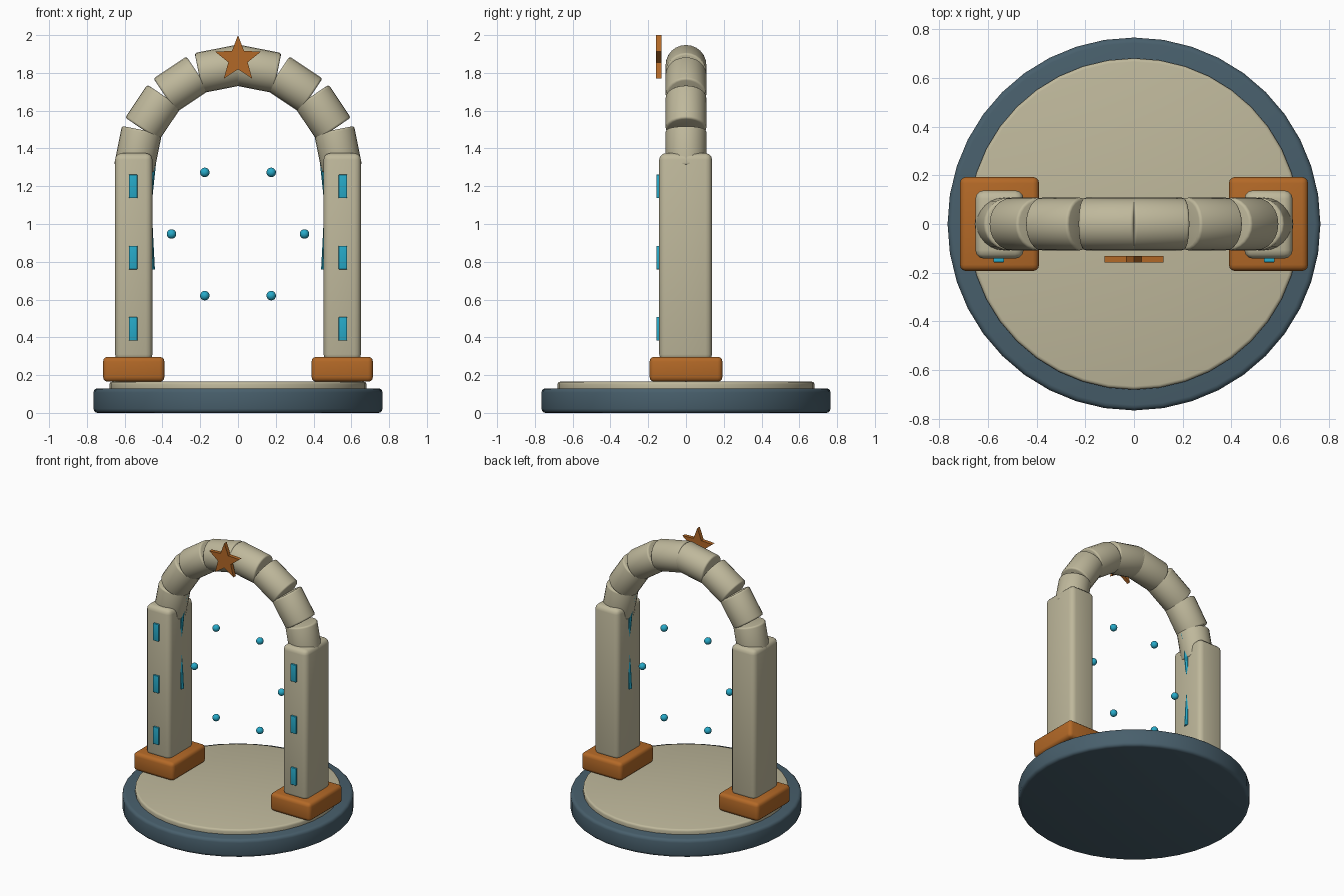
import bpy, bmesh, math
from mathutils import Vector, Matrix

if "Cube" in bpy.data.objects:
    bpy.data.objects.remove(bpy.data.objects["Cube"])


def material(name, rgb):
    m = bpy.data.materials.new(name)
    m.diffuse_color = (*rgb, 1)
    m.use_nodes = True
    m.node_tree.nodes["Principled BSDF"].inputs["Base Color"].default_value = m.diffuse_color
    return m


STONE = material("pale stone", (0.52, 0.48, 0.33))
SLATE = material("slate blue", (0.065, 0.115, 0.15))
COPPER = material("copper orange", (0.45, 0.14, 0.02))
GLOW = material("cyan glow", (0.02, 0.40, 0.58))


def finish(name, bm, mat, bevel=0.0, matrix=Matrix(), segments=3, angle=40):
    """Turn a bmesh into a bevelled, smooth-by-angle object."""
    bmesh.ops.recalc_face_normals(bm, faces=bm.faces)
    if bevel:
        edges = [e for e in bm.edges if e.calc_face_angle(0) > math.radians(30)]
        bmesh.ops.bevel(bm, geom=edges, offset=bevel, segments=segments,
                        profile=0.5, affect='EDGES', clamp_overlap=True)
    me = bpy.data.meshes.new(name)
    bm.to_mesh(me)
    bm.free()
    me.transform(matrix)
    me.materials.append(mat)
    ob = bpy.data.objects.new(name, me)
    bpy.context.collection.objects.link(ob)
    bpy.ops.object.select_all(action='DESELECT')
    ob.select_set(True)
    bpy.context.view_layer.objects.active = ob
    bpy.ops.object.shade_smooth_by_angle(angle=math.radians(angle))
    return ob


def box(name, centre, size, mat, bevel):
    bm = bmesh.new()
    bmesh.ops.create_cube(bm, size=1)
    bmesh.ops.scale(bm, vec=size, verts=bm.verts)
    return finish(name, bm, mat, bevel, Matrix.Translation(centre))


def cylinder(name, radius, depth, matrix, mat, bevel, sides):
    bm = bmesh.new()
    bmesh.ops.create_cone(bm, cap_ends=True, segments=sides, radius1=radius,
                          radius2=radius, depth=depth)
    return finish(name, bm, mat, bevel, matrix)


# round base and inlaid floor
cylinder("base_disc", 0.765, 0.13, Matrix.Translation((0, 0, 0.065)), SLATE, 0.022, 40)
cylinder("floor_disc", 0.68, 0.065, Matrix.Translation((0, 0, 0.1325)), STONE, 0.014, 40)

ARC_Z, ARC_R, TUBE_R = 1.29, 0.54, 0.108

for side, label in ((-1, "left"), (1, "right")):
    # foot block and pillar
    box(f"foot_block_{label}", (side * 0.552, 0, 0.231), (0.325, 0.386, 0.132), COPPER, 0.026)
    box(f"pillar_{label}", (side * 0.552, -0.002, 0.825), (0.198, 0.28, 1.10), STONE, 0.035)

    # light strips on the pillar front
    for i in range(3):
        box(f"light_strip_{label}_{i + 1}", (side * 0.555, -0.149, 0.445 + 0.377 * i),
            (0.044, 0.016, 0.125), GLOW, 0.003)

    # arch stones, the last one reaching the crown
    for i in range(4):
        a = math.radians(11.25 + 22.5 * i)
        radial = Vector((side * math.cos(a), 0, math.sin(a)))
        along = Vector((-side * math.sin(a), 0, math.cos(a)))
        length = 0.23 if i == 3 else 0.21
        pos = Vector((0, 0, ARC_Z)) + radial * ARC_R
        if i == 3:
            pos += along * 0.010
        rot = along.to_track_quat('Z', 'Y').to_matrix().to_4x4()
        cylinder(f"arch_stone_{label}_{i + 1}", TUBE_R, length,
                 Matrix.Translation(pos) @ rot, STONE, 0.012, 24)

    # glowing strand bowed into the pillar's inner face
    path = [(0.440, 0.76), (0.451, 0.97), (0.455, 1.07), (0.452, 1.15),
            (0.433, 1.33), (0.408, 1.45)]
    bm = bmesh.new()
    rings = []
    for x, z in path:
        rings.append([bm.verts.new((side * (x + 0.02 - 0.02 * math.cos(t)),
                                    0.02 * math.sin(t), z))
                      for t in (k * math.tau / 8 for k in range(8))])
    for r0, r1 in zip(rings, rings[1:]):
        for k in range(8):
            bm.faces.new((r0[k], r0[(k + 1) % 8], r1[(k + 1) % 8], r1[k]))
    bm.faces.new(rings[0])
    bm.faces.new(rings[-1])
    finish(f"glow_strand_{label}", bm, GLOW)

# ring of six floating orbs
for i in range(6):
    a = i * math.tau / 6
    bm = bmesh.new()
    bmesh.ops.create_uvsphere(bm, u_segments=16, v_segments=10, radius=0.025)
    finish(f"floating_orb_{i + 1}", bm, GLOW, 0, Matrix.Translation(
        (0.352 * math.cos(a), 0, 0.947 + 0.377 * math.sin(a))))

# five-pointed star in front of the crown
bm = bmesh.new()
pts = []
for i in range(10):
    a = math.pi / 2 + i * math.pi / 5
    r = 0.127 if i % 2 == 0 else 0.054
    pts.append(bm.verts.new((r * math.cos(a), -0.158, 1.873 + r * math.sin(a))))
face = bm.faces.new(pts)
ext = bmesh.ops.extrude_face_region(bm, geom=[face], use_keep_orig=True)
bmesh.ops.translate(bm, vec=(0, 0.027, 0),
                    verts=[g for g in ext["geom"] if isinstance(g, bmesh.types.BMVert)])
finish("crown_star", bm, COPPER, angle=20)
